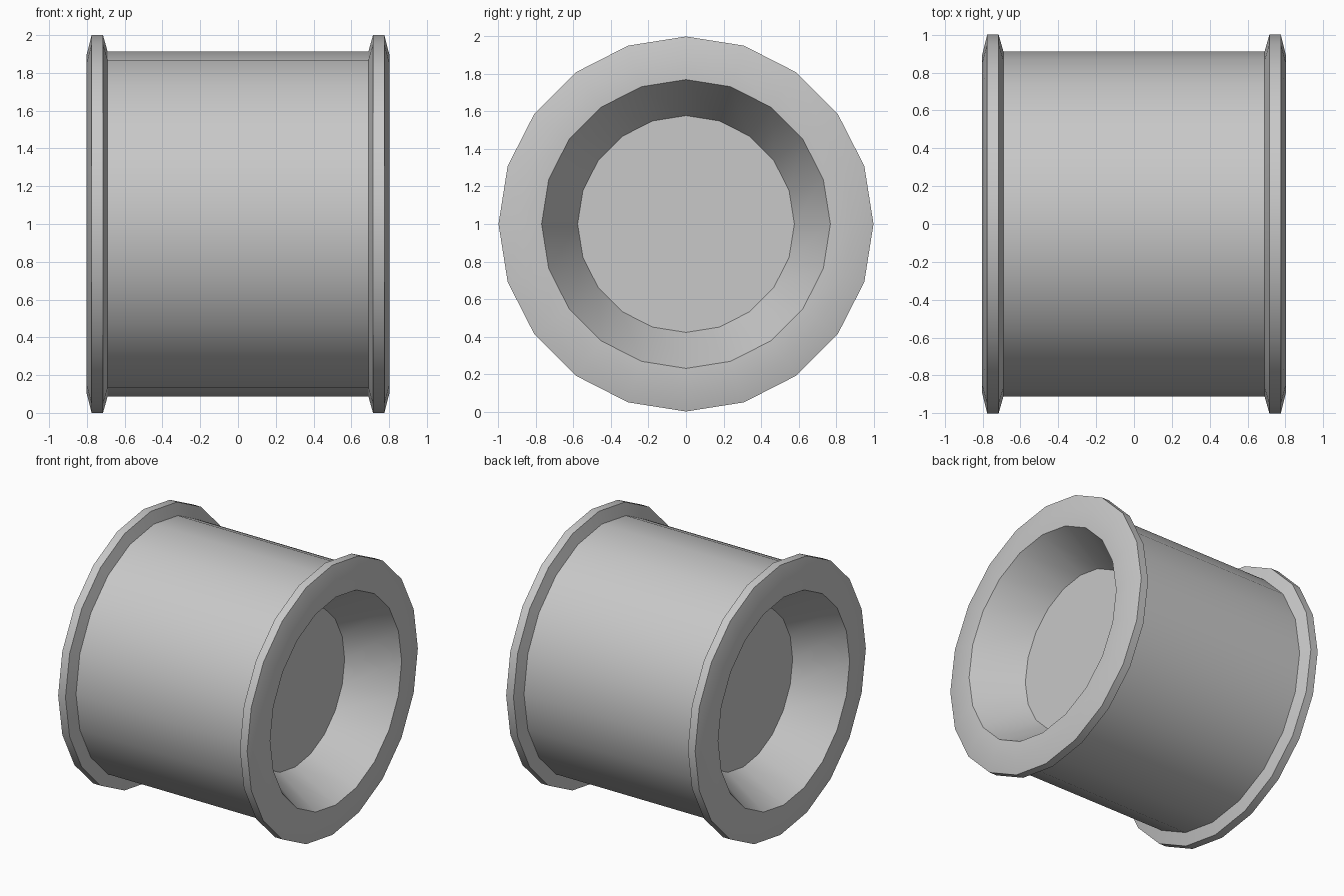
import bpy
import bmesh
import math

SIDES = 20

cube = bpy.data.objects.get("Cube")
if cube:
    bpy.data.objects.remove(cube, do_unlink=True)

grey = bpy.data.materials.new("light_grey")
grey.use_nodes = True
colour = (0.58, 0.58, 0.58, 1)
grey.diffuse_color = colour
grey.node_tree.nodes["Principled BSDF"].inputs["Base Color"].default_value = colour

# Half profile as (distance along axis, radius), from body out to recess floor
half = [(0.69, 0.912), (0.715, 1.0), (0.775, 1.0), (0.803, 0.89),
        (0.803, 0.77), (0.47, 0.578)]
profile = [(-x, r) for x, r in reversed(half)] + half

# Revolve the profile around the x axis
bm = bmesh.new()
rings = []
for x, r in profile:
    angles = [2 * math.pi * i / SIDES for i in range(SIDES)]
    rings.append([bm.verts.new((x, r * math.sin(a), 1 + r * math.cos(a))) for a in angles])
for a, b in zip(rings, rings[1:]):
    for i in range(SIDES):
        j = (i + 1) % SIDES
        bm.faces.new((a[i], a[j], b[j], b[i]))

# Flat floors of the two recesses
bm.faces.new(rings[0])
bm.faces.new(rings[-1])
bmesh.ops.recalc_face_normals(bm, faces=bm.faces)

mesh = bpy.data.meshes.new("flanged_drum")
bm.to_mesh(mesh)
bm.free()
mesh.materials.append(grey)
drum = bpy.data.objects.new("flanged_drum", mesh)
bpy.context.collection.objects.link(drum)

# Smooth round surfaces, crisp rims
bpy.ops.object.select_all(action="DESELECT")
drum.select_set(True)
bpy.context.view_layer.objects.active = drum
bpy.ops.object.shade_smooth_by_angle(angle=math.radians(30))
